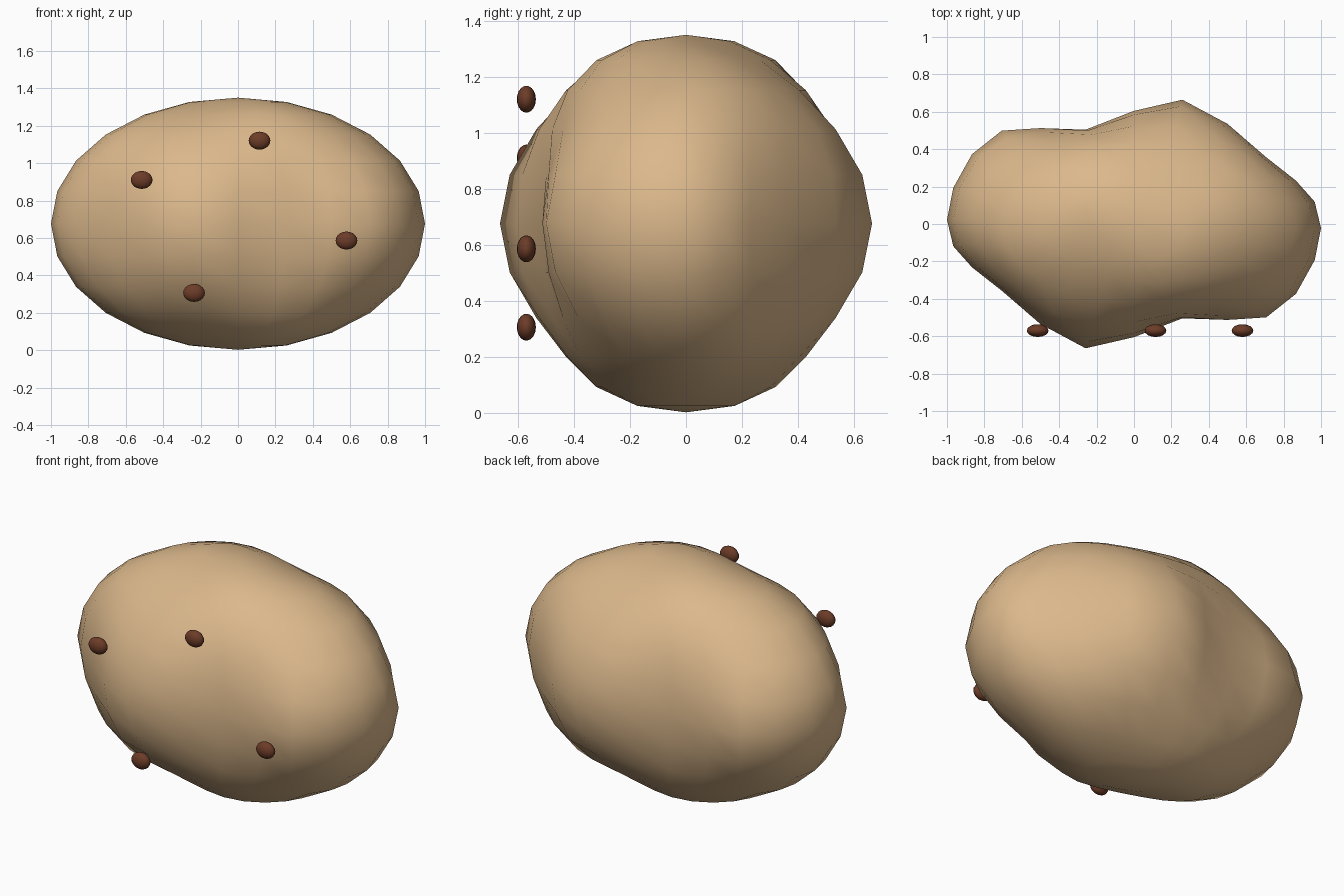
import bpy
import math

if "Cube" in bpy.data.objects:
    bpy.data.objects.remove(bpy.data.objects["Cube"])


def material(name, rgb):
    m = bpy.data.materials.new(name)
    m.diffuse_color = (*rgb, 1)
    m.use_nodes = True
    m.node_tree.nodes["Principled BSDF"].inputs["Base Color"].default_value = m.diffuse_color
    return m


tan = material("tan skin", (0.71, 0.48, 0.26))
brown = material("dark brown", (0.15, 0.045, 0.021))


def ellipsoid(name, centre, size, mat, segments, rings):
    bpy.ops.mesh.primitive_uv_sphere_add(segments=segments, ring_count=rings, radius=1)
    ob = bpy.context.object
    ob.name = name
    for v in ob.data.vertices:
        v.co = [c * s for c, s in zip(v.co, size)]
    ob.location = centre
    ob.data.materials.append(mat)
    bpy.ops.object.shade_smooth()
    return ob


# Lumpy body: ellipsoid pushed front and back by a wave
H = 0.674
body = ellipsoid("potato_body", (0, 0, 0.676), (1, 0.605, H), tan, 24, 12)
for v in body.data.vertices:
    v.co.y += 0.08 * math.sin(6 * v.co.x) * math.cos(2.4 * v.co.z / H)

# Sprout eyes on the front
for i, (x, z) in enumerate([(-0.515, 0.91), (0.115, 1.12), (0.58, 0.586), (-0.235, 0.306)]):
    ellipsoid(f"sprout_eye_{i + 1}", (x, -0.57, z), (0.058, 0.034, 0.048), brown, 16, 10)
